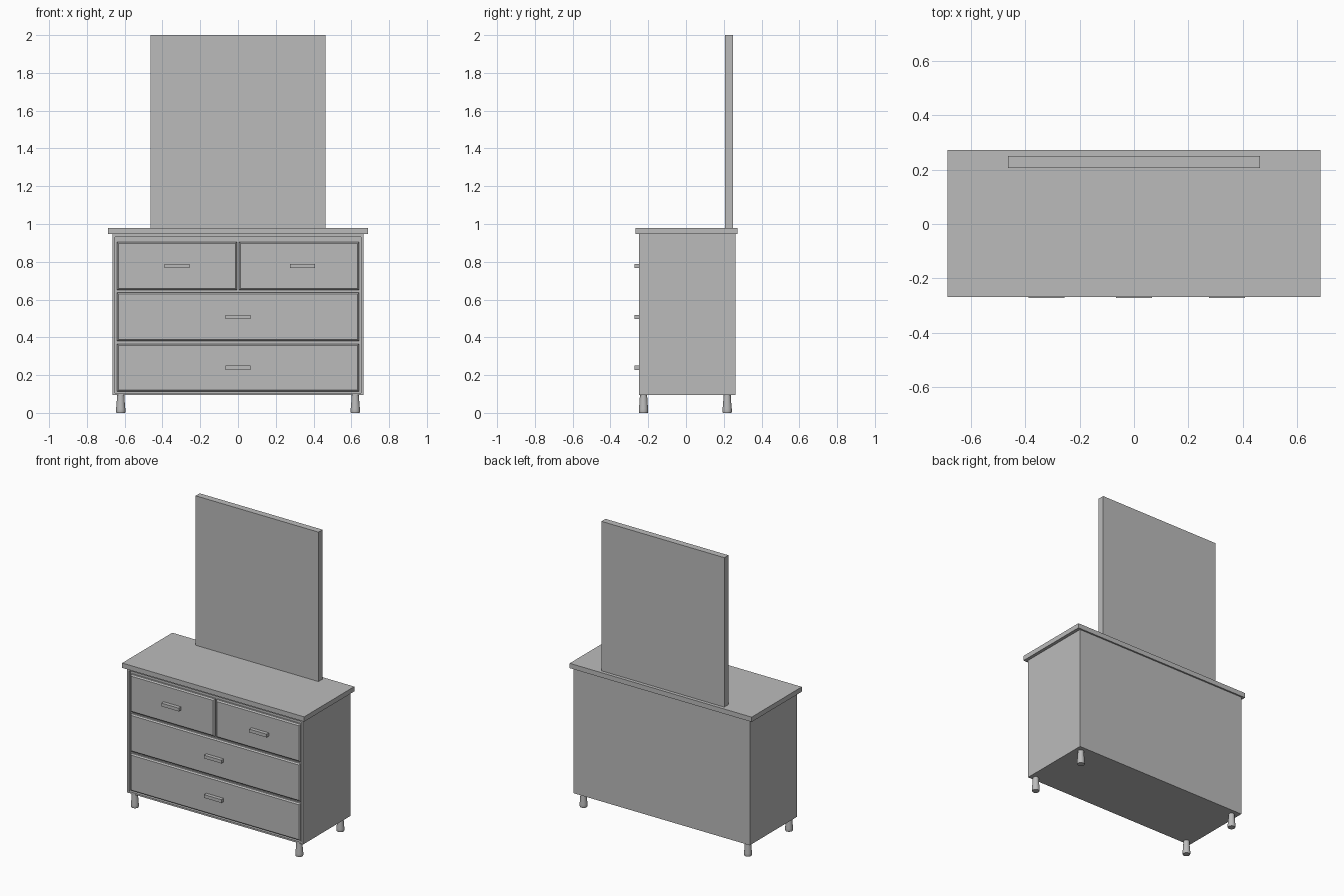
import bpy, bmesh, math

if "Cube" in bpy.data.objects:
    bpy.data.objects.remove(bpy.data.objects["Cube"])

grey = bpy.data.materials.new("plain grey")
grey.diffuse_color = (0.5, 0.5, 0.5, 1)
grey.use_nodes = True
grey.node_tree.nodes["Principled BSDF"].inputs["Base Color"].default_value = grey.diffuse_color


def finish(name, bm):
    bmesh.ops.recalc_face_normals(bm, faces=bm.faces)
    me = bpy.data.meshes.new(name)
    bm.to_mesh(me)
    bm.free()
    me.materials.append(grey)
    ob = bpy.data.objects.new(name, me)
    bpy.context.collection.objects.link(ob)
    return ob


def box_bm(x0, x1, y0, y1, z0, z1):
    bm = bmesh.new()
    bmesh.ops.create_cube(bm, size=1)
    for v in bm.verts:
        v.co = (x1 if v.co.x > 0 else x0,
                y1 if v.co.y > 0 else y0,
                z1 if v.co.z > 0 else z0)
    return bm


def box(name, *dims):
    return finish(name, box_bm(*dims))


FRONT, BACK = -0.248, 0.262

# cabinet with a shallow recess cut into the front
bm = box_bm(-0.665, 0.665, FRONT, BACK, 0.095, 0.947)
front = min(bm.faces, key=lambda f: f.calc_center_median().y)
new = bmesh.ops.extrude_discrete_faces(bm, faces=[front])["faces"][0]
for v in new.verts:
    v.co.x = math.copysign(0.651, v.co.x)
    v.co.z = 0.93 if v.co.z > 0.5 else 0.106
inner = bmesh.ops.extrude_discrete_faces(bm, faces=[new])["faces"][0]
for v in inner.verts:
    v.co.y += 0.02
bmesh.ops.remove_doubles(bm, verts=bm.verts, dist=1e-5)
finish("cabinet", bm)

# top slab and upright mirror panel
box("top_slab", -0.687, 0.687, -0.268, 0.273, 0.947, 0.98)
box("mirror_panel", -0.464, 0.464, 0.206, 0.25, 0.98, 2.0)

# drawer fronts with chamfered rims, each with a bar handle
drawers = [
    ("upper_left", -0.641, -0.006, 0.650, 0.905, -0.322),
    ("upper_right", 0.006, 0.641, 0.650, 0.905, 0.342),
    ("middle", -0.641, 0.641, 0.380, 0.637, 0.0),
    ("lower", -0.641, 0.641, 0.112, 0.366, 0.0),
]
for name, x0, x1, z0, z1, hx in drawers:
    bm = box_bm(x0, x1, FRONT, FRONT + 0.03, z0, z1)
    rim = [e for e in bm.edges if all(v.co.y < FRONT + 0.001 for v in e.verts)]
    bmesh.ops.bevel(bm, geom=rim, offset=0.008, segments=1, affect='EDGES')
    finish(name + "_drawer", bm)
    hz = (z0 + z1) / 2
    box(name + "_handle", hx - 0.066, hx + 0.066, -0.273, FRONT + 0.002,
        hz - 0.011, hz + 0.011)

# turned legs, wider at the foot
profile = [(0.019, 0.097), (0.021, 0.06), (0.0245, 0.02),
           (0.025, 0.006), (0.023, 0.0)]
N = 24
for sx, side in ((-1, "left"), (1, "right")):
    for y, end in ((-0.225, "front"), (0.218, "back")):
        bm = bmesh.new()
        rings = [[bm.verts.new((sx * 0.621 + r * math.cos(a * math.tau / N),
                                y + r * math.sin(a * math.tau / N), z))
                  for a in range(N)] for r, z in profile]
        for lo, hi in zip(rings, rings[1:]):
            for i in range(N):
                j = (i + 1) % N
                bm.faces.new((lo[i], lo[j], hi[j], hi[i]))
        bm.faces.new(rings[0])
        bm.faces.new(rings[-1])
        leg = finish(f"{end}_{side}_leg", bm)
        bpy.ops.object.select_all(action='DESELECT')
        leg.select_set(True)
        bpy.context.view_layer.objects.active = leg
        bpy.ops.object.shade_smooth_by_angle(angle=math.radians(35))
